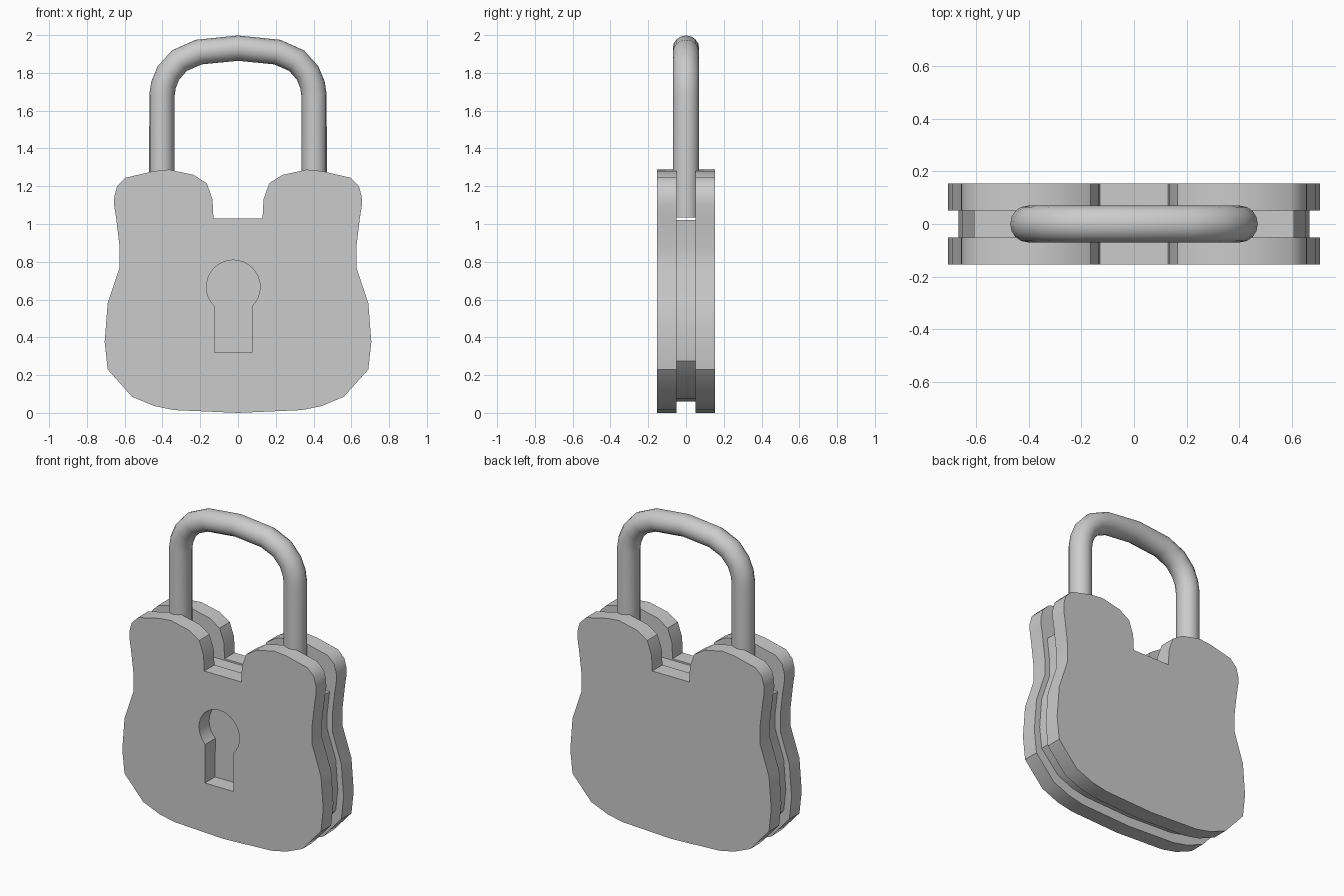
import bpy
from math import radians, sin, cos, pi

cube = bpy.data.objects.get("Cube")
if cube:
    bpy.data.objects.remove(cube)

steel = bpy.data.materials.new("grey_steel")
steel.use_nodes = True
GREY = (0.6, 0.6, 0.6, 1)
steel.diffuse_color = GREY
steel.node_tree.nodes["Principled BSDF"].inputs["Base Color"].default_value = GREY


def finish(name, curve, angle):
    """Turn a curve into a smooth-shaded mesh object with sharp edges kept."""
    obj = bpy.data.objects.new(name, curve)
    bpy.context.collection.objects.link(obj)
    curve.materials.append(steel)
    bpy.ops.object.select_all(action='DESELECT')
    obj.select_set(True)
    bpy.context.view_layer.objects.active = obj
    bpy.ops.object.convert(target='MESH')
    obj = bpy.context.object
    bpy.ops.object.shade_smooth_by_angle(angle=radians(angle))
    return obj


def add_spline(curve, points, closed):
    spline = curve.splines.new('POLY')
    spline.points.add(len(points) - 1)
    for p, co in zip(spline.points, points):
        p.co = (*co, 0, 1)
    spline.use_cyclic_u = closed


def slab(name, loops, y, half_depth):
    """Extrude x-z outlines along y; inner loops become holes."""
    curve = bpy.data.curves.new(name, 'CURVE')
    curve.dimensions = '2D'
    curve.fill_mode = 'BOTH'
    curve.extrude = half_depth
    for loop in loops:
        add_spline(curve, loop, True)
    obj = finish(name, curve, 32)
    obj.rotation_euler.x = pi / 2
    obj.location.y = y
    return obj


def mirrored(half):
    """Complete a right-hand profile with its mirror image."""
    return half + [(-x, z) for x, z in reversed(half) if x > 0]


# Body profile: lower side up to the notch floor, then the shoulder lobe
side = [(0, 0.0), (.34, .015), (.445, .037), (.56, .085), (.69, .23),
        (.706, .375), (.69, .58), (.627, .77), (.627, .88), (.645, 1.03)]
lobe = [(.656, 1.10), (.655, 1.145), (.64, 1.20), (.595, 1.245), (.445, 1.28),
        (.365, 1.288), (.235, 1.26), (.165, 1.215), (.135, 1.13), (.13, 1.03)]
outline = mirrored(side + lobe)

# Keyhole: round top running into a straight slot
start, end = radians(-46), radians(226)
keyhole = [(-.025 + .142 * cos(start + (end - start) * i / 24),
            .667 + .142 * sin(start + (end - start) * i / 24)) for i in range(25)]
keyhole += [(-.125, .32), (.075, .32)]

slab("front_plate", [outline, keyhole], -.102, .051)
slab("back_plate", [outline], .102, .051)

# Smaller core between the plates, flat on top
core = mirrored([(x * .943, .06 + z * .932) for x, z in side])
slab("core_plate", [core], 0, .051)

# Shackle
bend = [(.403, 1.035), (.403, 1.68), (.394, 1.738), (.368, 1.80),
        (.31, 1.865), (.208, 1.91), (0, 1.931)]
path = bpy.data.curves.new("shackle", 'CURVE')
path.dimensions = '3D'
path.bevel_depth = .067
path.bevel_resolution = 6
path.use_fill_caps = True
add_spline(path, mirrored(bend), False)
shackle = finish("shackle", path, 40)
shackle.rotation_euler.x = pi / 2
shackle.scale.z = 1.04
